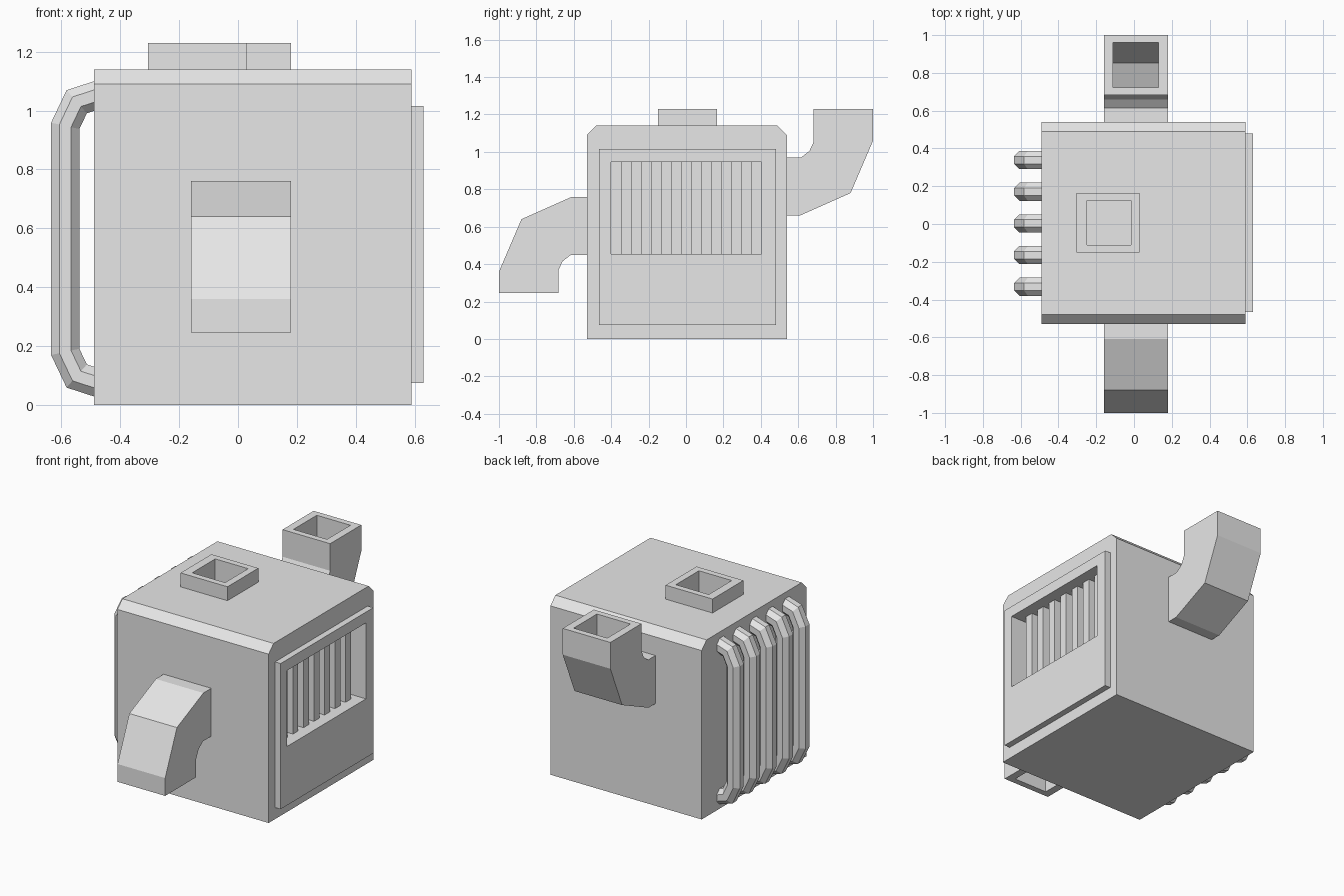
import bpy, bmesh, math
from mathutils import Vector

old = bpy.data.objects.get("Cube")
if old:
    bpy.data.objects.remove(old, do_unlink=True)

grey = bpy.data.materials.new("plain grey")
grey.use_nodes = True
grey.diffuse_color = (0.8, 0.8, 0.8, 1)
grey.node_tree.nodes["Principled BSDF"].inputs["Base Color"].default_value = (0.8, 0.8, 0.8, 1)


def finish(name, bm):
    bmesh.ops.recalc_face_normals(bm, faces=bm.faces[:])
    mesh = bpy.data.meshes.new(name)
    bm.to_mesh(mesh)
    bm.free()
    mesh.materials.append(grey)
    obj = bpy.data.objects.new(name, mesh)
    bpy.context.scene.collection.objects.link(obj)
    return obj


def box(name, x, y, z):
    """Box from (low, high) ranges."""
    bm = bmesh.new()
    bmesh.ops.create_cube(bm, size=1)
    for v in bm.verts:
        v.co = [lo + (c + 0.5) * (hi - lo) for c, (lo, hi) in zip(v.co, (x, y, z))]
    return finish(name, bm)


def cut(obj, *cutters):
    """Subtract boxes, then bake the result."""
    bpy.context.view_layer.objects.active = obj
    for i, ranges in enumerate(cutters):
        cutter = box("cutter", *ranges)
        mod = obj.modifiers.new("cut", "BOOLEAN")
        mod.operation, mod.solver, mod.object = "DIFFERENCE", "EXACT", cutter
        bpy.ops.object.modifier_apply(modifier=mod.name)
        bpy.data.objects.remove(cutter, do_unlink=True)


def skin(bm, rings, closed=False):
    """Join successive rings of points with quads; loop round or cap the ends."""
    rows = [[bm.verts.new(p) for p in ring] for ring in rings]
    n = len(rows[0])
    for a, b in zip(rows, rows[1:] + (rows[:1] if closed else [])):
        for i in range(n):
            bm.faces.new((a[i], a[(i + 1) % n], b[(i + 1) % n], b[i]))
    if not closed:
        bm.faces.new(rows[0])
        bm.faces.new(rows[-1])


# Openings shared by several parts
window = ((0.4, 0.7), (-0.40, 0.405), (0.455, 0.945))
vent_hole = ((-0.25, -0.015), (-0.11, 0.125), (1.0, 1.3))
duct_x = (-0.11, 0.13)

# Hollow body with chamfered front and back top edges
bm = bmesh.new()
outline = [(-0.53, 0), (0.54, 0), (0.54, 1.09), (0.49, 1.14), (-0.48, 1.14), (-0.53, 1.09)]
skin(bm, [[(x, y, z) for y, z in outline] for x in (-0.49, 0.59)])
body = finish("body", bm)
cut(body,
    ((-0.41, 0.51), (-0.45, 0.46), (0.08, 1.06)),
    window, vent_hole,
    (duct_x, (0.4, 0.7), (0.70, 0.93)),
    (duct_x, (-0.7, -0.4), (0.485, 0.72)))

# Roof vent
vent = box("roof_vent", (-0.305, 0.03), (-0.15, 0.165), (1.13, 1.23))
cut(vent, vent_hole)

# Side panel and its grille
panel = box("side_panel", (0.585, 0.63), (-0.465, 0.48), (0.075, 1.015))
cut(panel, window)
step = 0.805 / 15
for i in range(7):
    y = -0.40 + (2 * i + 1) * step
    box(f"grille_slat_{i + 1}", (0.51, 0.56), (y, y + step), (0.45, 0.95))


# Square elbow ducts, open at the mouth and into the body
def elbow(name, place, mouth):
    tight = [(0.54, 0.97), (0.615, 0.97), (0.66, 1.005), (0.683, 1.055), (0.683, mouth)]
    wide = [(0.54, 0.66), (0.61, 0.66), (0.88, 0.78), (1.0, 1.06), (1.0, mouth)]

    def ring(p, q, inset, half):
        p, q = Vector(p), Vector(q)
        a, b = place(*p.lerp(q, inset)), place(*q.lerp(p, inset))
        return [(0.01 + s * half, *e) for s, e in ((-1, a), (1, a), (1, b), (-1, b))]

    pairs = list(zip(tight, wide))
    outer = [ring(p, q, 0, 0.17) for p, q in pairs]
    inner = [ring(p, q, 0.125, 0.12) for p, q in pairs]
    bm = bmesh.new()
    skin(bm, outer + inner[::-1], closed=True)
    finish(name, bm)


elbow("back_duct", lambda y, z: (y, z), 1.23)
elbow("front_duct", lambda y, z: (-y if y > 0.55 else -0.53, 1.42 - z), 1.175)

# Octagonal coolant pipes on the side
upper = [(-0.44, 1.065), (-0.548, 1.03), (-0.587, 0.948)]
path = [Vector(p) for p in upper + [(x, 1.128 - z) for x, z in upper[::-1]]]
radius = 0.048 / math.cos(math.pi / 8)
for k in range(5):
    y0 = 0.338 - k * 0.1675
    rings = []
    for i, p in enumerate(path):
        before = (p - path[max(i - 1, 0)]).normalized()
        after = (path[min(i + 1, len(path) - 1)] - p).normalized()
        along = (before + after).normalized()
        miter = 1 / along.dot(after if after.length else before)
        side = Vector((along.y, -along.x)) * miter
        ring = []
        for j in range(8):
            a = math.pi / 8 + j * math.pi / 4
            q = p + side * radius * math.cos(a)
            ring.append((q.x, y0 + radius * math.sin(a), q.y))
        rings.append(ring)
    bm = bmesh.new()
    skin(bm, rings)
    finish(f"side_pipe_{k + 1}", bm)
